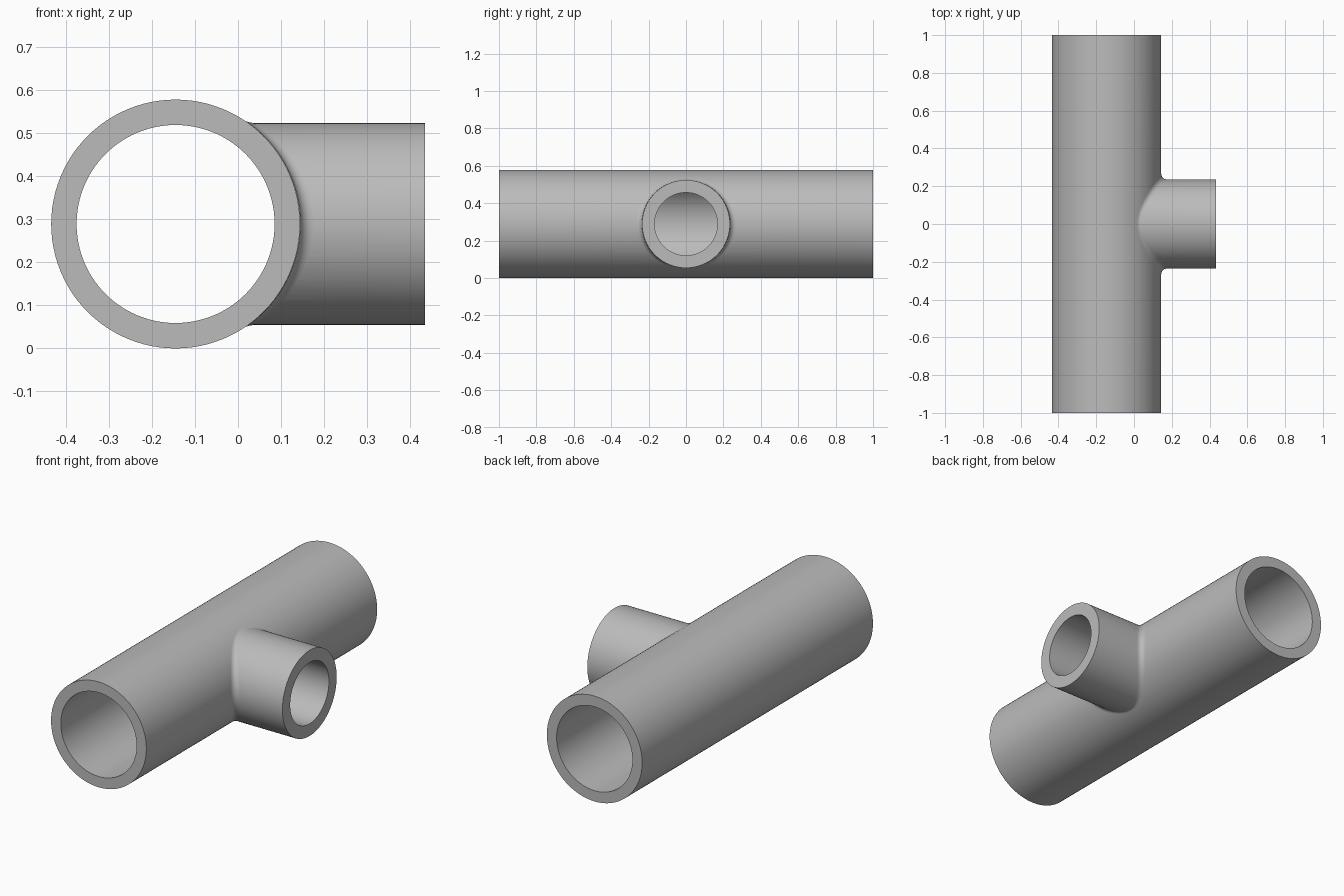
import bpy, bmesh
from math import cos, sin, pi, sqrt, radians
from mathutils import Vector

if "Cube" in bpy.data.objects:
    bpy.data.objects.remove(bpy.data.objects["Cube"], do_unlink=True)

AXIS_X, AXIS_Z = -0.145, 0.289          # axis of the main pipe
MAIN_R, MAIN_BORE = 0.289, 0.23
BRANCH_R, BRANCH_BORE = 0.235, 0.168
BRANCH_END, FILLET = 0.434, 0.03
SIDES = 96

grey = bpy.data.materials.new("pipe_grey")
grey.use_nodes = True
colour = (0.5, 0.5, 0.5, 1)
grey.diffuse_color = colour
grey.node_tree.nodes["Principled BSDF"].inputs["Base Color"].default_value = colour


def cylinder(name, radius, start, end):
    """Capped cylinder between two points."""
    start, end = Vector(start), Vector(end)
    along = end - start
    bpy.ops.mesh.primitive_cylinder_add(
        vertices=SIDES, radius=radius, depth=along.length, location=(start + end) / 2,
        rotation=along.to_track_quat('Z', 'Y').to_euler())
    obj = bpy.context.object
    obj.name = name
    obj.data.materials.append(grey)
    return obj


def combine(obj, tool, operation):
    """Apply a boolean and discard the tool."""
    mod = obj.modifiers.new("cut", 'BOOLEAN')
    mod.operation, mod.object, mod.solver = operation, tool, 'EXACT'
    bpy.ops.object.select_all(action='DESELECT')
    bpy.context.view_layer.objects.active = obj
    obj.select_set(True)
    bpy.ops.object.modifier_apply(modifier=mod.name)
    bpy.data.objects.remove(tool, do_unlink=True)


def smooth(obj):
    bpy.ops.object.select_all(action='DESELECT')
    bpy.context.view_layer.objects.active = obj
    obj.select_set(True)
    bpy.ops.object.shade_smooth_by_angle(angle=radians(30))


def along_y(name, radius, half):
    return cylinder(name, radius, (AXIS_X, -half, AXIS_Z), (AXIS_X, half, AXIS_Z))


def along_x(name, radius, end):
    return cylinder(name, radius, (AXIS_X, 0, AXIS_Z), (end, 0, AXIS_Z))


# Main pipe with its side branch, bored through
tee = along_y("tee_pipe", MAIN_R, 1)
combine(tee, along_x("branch", BRANCH_R, BRANCH_END), 'UNION')
combine(tee, along_y("main_bore", MAIN_BORE, 1.2), 'DIFFERENCE')
combine(tee, along_x("branch_bore", BRANCH_BORE, BRANCH_END + 0.2), 'DIFFERENCE')
smooth(tee)

# Rounded fillet where the branch meets the main pipe: a rolling-ball surface
bm = bmesh.new()
STEPS = 8
rings = []
for i in range(SIDES):
    t = 2 * pi * i / SIDES
    y, z = (BRANCH_R + FILLET) * cos(t), (BRANCH_R + FILLET) * sin(t)
    x = sqrt((MAIN_R + FILLET) ** 2 - z * z)
    ball = Vector((x, y, z))
    to_branch = Vector((0, -cos(t), -sin(t)))
    to_main = Vector((-x, 0, -z)).normalized()
    ring = []
    for s in range(STEPS + 1):
        p = ball + to_branch.slerp(to_main, s / STEPS) * (FILLET - 0.0005) \
            if hasattr(to_branch, "slerp") else ball
        ring.append(bm.verts.new(p + Vector((AXIS_X, 0, AXIS_Z))))
    rings.append(ring)
for i in range(SIDES):
    a, b = rings[i], rings[(i + 1) % SIDES]
    for s in range(STEPS):
        bm.faces.new((a[s], a[s + 1], b[s + 1], b[s]))
bm.normal_update()
if sum(f.normal.x for f in bm.faces) < 0:
    bmesh.ops.reverse_faces(bm, faces=bm.faces[:])
mesh = bpy.data.meshes.new("junction_fillet")
bm.to_mesh(mesh)
bm.free()
mesh.materials.append(grey)
fillet = bpy.data.objects.new("junction_fillet", mesh)
bpy.context.collection.objects.link(fillet)
smooth(fillet)
